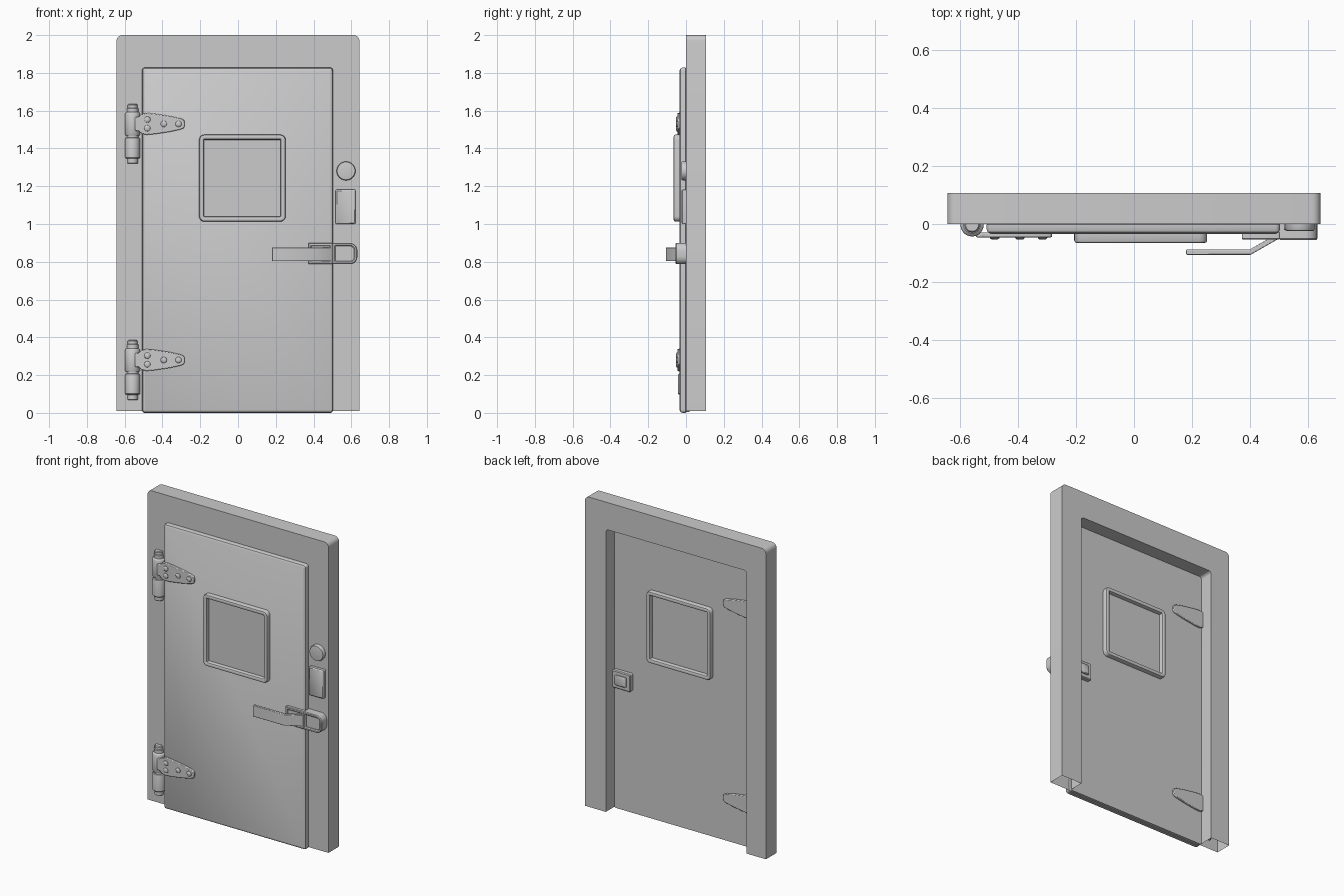
import bpy, bmesh, math

if "Cube" in bpy.data.objects:
    bpy.data.objects.remove(bpy.data.objects["Cube"])


def finish(name, bm, bevel=0.0, angle=35):
    bmesh.ops.recalc_face_normals(bm, faces=bm.faces)
    me = bpy.data.meshes.new(name)
    bm.to_mesh(me)
    bm.free()
    ob = bpy.data.objects.new(name, me)
    bpy.context.collection.objects.link(ob)
    if bevel:
        m = ob.modifiers.new("bevel", 'BEVEL')
        m.width, m.segments, m.limit_method = bevel, 2, 'ANGLE'
    bpy.ops.object.select_all(action='DESELECT')
    ob.select_set(True)
    bpy.context.view_layer.objects.active = ob
    bpy.ops.object.shade_smooth_by_angle(angle=math.radians(angle))
    return ob


def rrect(x0, x1, z0, z1, r, inset=0.0, rl=None, n=5):
    """Rounded rectangle in xz; rl is the radius of the left corners."""
    x0, x1, z0, z1 = x0 + inset, x1 - inset, z0 + inset, z1 - inset
    rl = r if rl is None else rl
    pts = []
    for i, (cx, cz, sx, sz, q) in enumerate([(x1, z1, -1, -1, r), (x0, z1, 1, -1, rl),
                                             (x0, z0, 1, 1, rl), (x1, z0, -1, 1, r)]):
        q = max(q - inset, 0.003)
        for k in range(n + 1):
            a = math.pi / 2 * (i + k / n)
            pts.append((cx + sx * q + q * math.cos(a), cz + sz * q + q * math.sin(a)))
    return pts


def loft(name, box, r, steps, cap=True, rl=None):
    """Stack rounded rectangles given as (inset, y); capped plate or closed ring."""
    bm = bmesh.new()
    loops = [[bm.verts.new((x, y, z)) for x, z in rrect(*box, r, inset, rl)]
             for inset, y in steps]
    pairs = list(zip(loops, loops[1:])) + ([] if cap else [(loops[-1], loops[0])])
    for a, b in pairs:
        for i in range(len(a)):
            j = (i + 1) % len(a)
            bm.faces.new((a[i], a[j], b[j], b[i]))
    if cap:
        bm.faces.new(loops[0])
        bm.faces.new(loops[-1])
    return finish(name, bm)


def prism(name, pts, y0, y1, bevel=0.0, open_bottom=False):
    bm = bmesh.new()
    f = bm.faces.new([bm.verts.new((x, y0, z)) for x, z in pts])
    ex = bmesh.ops.extrude_face_region(bm, geom=[f], use_keep_orig=True)
    bmesh.ops.translate(bm, vec=(0, y1 - y0, 0),
                        verts=[v for v in ex['geom'] if isinstance(v, bmesh.types.BMVert)])
    if open_bottom:
        low = [q for q in bm.faces if all(v.co.z < 0.02 for v in q.verts)]
        bmesh.ops.delete(bm, geom=low, context='FACES_ONLY')
    return finish(name, bm, bevel)


def lathe(name, center, axis, profile, seg=24):
    """Revolve (radius, height) pairs about the z or -y axis through center."""
    bm = bmesh.new()
    rings = []
    for r, h in profile:
        ring = []
        for k in range(seg):
            a = 2 * math.pi * k / seg
            u, v = r * math.cos(a), r * math.sin(a)
            p = (u, v, h) if axis == 'z' else (u, -h, v)
            ring.append(bm.verts.new([c + d for c, d in zip(center, p)]))
        rings.append(ring)
    for a, b in zip(rings, rings[1:]):
        for i in range(seg):
            j = (i + 1) % seg
            bm.faces.new((a[i], a[j], b[j], b[i]))
    bm.faces.new(rings[0])
    bm.faces.new(rings[-1])
    return finish(name, bm)


# Hollow door frame, open at the feet of both posts
outer = [p for p in rrect(-0.643, 0.643, 0.0, 2.0, 0.03) if p[1] > 1]
inner = [p for p in rrect(-0.505, 0.495, 0.0, 1.825, 0.02) if p[1] > 1]
prism("door_frame",
      [(0.643, 0.01)] + outer + [(-0.643, 0.01), (-0.505, 0.01)] + inner[::-1] + [(0.495, 0.01)],
      0.0, 0.107, open_bottom=True)

# Door leaf, overlapping the frame at the front
loft("door_panel", (-0.508, 0.503, 0.0, 1.828), 0.016,
     [(0.004, 0.018), (0.004, 0.0), (0, -0.002), (0, -0.018), (0.004, -0.028), (0.014, -0.034)])

# Window pane with a raised surround on both sides
win = (-0.206, 0.252, 1.013, 1.473)
loft("window_pane", (-0.185, 0.231, 1.034, 1.452), 0.012, [(0, 0.021), (0, -0.039)])
for side, y0, y1 in (("front", -0.03, -0.065), ("back", 0.012, 0.048)):
    s = 1 if y1 > y0 else -1
    loft("window_surround_" + side, win, 0.028,
         [(0, y0), (0, y1 - s * 0.008), (0.003, y1 - s * 0.002), (0.009, y1), (0.018, y1),
          (0.024, y1 - s * 0.003), (0.027, y1 - s * 0.01), (0.027, y0)], cap=False)

# Hinges: stepped barrel, tapered strap with screws, inner strap
for label, z in (("upper", 1.53), ("lower", 0.28)):
    pin = (-0.558, -0.003, z)
    lathe(label + "_hinge_barrel_top", pin, 'z',
          [(0.022, 0.105), (0.026, 0.1), (0.026, 0.085), (0.03, 0.082), (0.03, 0.062),
           (0.037, 0.058), (0.04, 0.052), (0.04, -0.055), (0.037, -0.061)])
    lathe(label + "_hinge_barrel_bottom", pin, 'z',
          [(0.03, -0.055), (0.03, -0.072), (0.037, -0.074), (0.039, -0.08), (0.039, -0.178),
           (0.036, -0.182), (0.028, -0.184), (0.028, -0.208), (0.025, -0.211)])
    half = [(-0.545, 0.036), (-0.525, 0.038), (-0.51, 0.052), (-0.485, 0.058), (-0.44, 0.054),
            (-0.36, 0.042), (-0.305, 0.03), (-0.286, 0.022), (-0.282, 0.008)]
    outline = [(x, z + d) for x, d in half] + [(x, z - d) for x, d in half[::-1]]
    prism(label + "_hinge_strap", outline, -0.03, -0.046, bevel=0.004)
    back = [(x, z + d) for x, d in half[2:]] + [(x, z - d) for x, d in half[:1:-1]]
    prism(label + "_hinge_inner_strap", back, 0.014, 0.03, bevel=0.004)
    for i, (x, d) in enumerate([(-0.48, 0.023), (-0.48, -0.023), (-0.393, 0), (-0.315, 0)]):
        lathe(f"{label}_hinge_screw_{i}", (x, -0.044, z + d), 'y',
              [(0.017, 0), (0.016, 0.005), (0.011, 0.009), (0.004, 0.01)], 12)

# Round button and rectangular switch plate on the right post
lathe("round_button", (0.572, 0.004, 1.281), 'y',
      [(0.05, 0), (0.05, 0.022), (0.047, 0.027), (0.042, 0.028)], 32)
loft("switch_plate", (0.517, 0.622, 1.0, 1.182), 0.006,
     [(0, 0.004), (0, -0.018), (0.006, -0.023)])

# Latch: base on the door, rounded keeper on the post
loft("latch_base", (0.372, 0.502, 0.787, 0.9), 0.006,
     [(0, -0.03), (0, -0.038), (0, -0.05), (0.004, -0.054), (0.013, -0.054),
      (0.017, -0.05), (0.017, -0.03)], cap=False)
loft("latch_base_plate", (0.386, 0.5, 0.8, 0.886), 0.004, [(0, -0.03), (0, -0.046)])
loft("keeper_rim", (0.5, 0.632, 0.787, 0.9), 0.04,
     [(0, 0.004), (0, -0.05), (0.004, -0.055), (0.012, -0.055), (0.017, -0.05), (0.017, 0.004)],
     cap=False, rl=0.006)
loft("keeper_plate", (0.512, 0.62, 0.799, 0.888), 0.03, [(0, 0.004), (0, -0.042)], rl=0.005)

# Handle lever: bent bar drawn in plan and raised
bm = bmesh.new()
plan = [(0.18, -0.106), (0.402, -0.106), (0.5, -0.05), (0.5, -0.036), (0.475, -0.044),
        (0.398, -0.088), (0.18, -0.088)]
face = bm.faces.new([bm.verts.new((x, y, 0.803)) for x, y in plan])
ex = bmesh.ops.extrude_face_region(bm, geom=[face], use_keep_orig=True)
bmesh.ops.translate(bm, vec=(0, 0, 0.072),
                    verts=[v for v in ex['geom'] if isinstance(v, bmesh.types.BMVert)])
finish("handle_lever", bm, bevel=0.003)

# Inside release on the back of the door
loft("inner_release_base", (0.365, 0.495, 0.787, 0.9), 0.01,
     [(0, 0.012), (0, 0.04), (0.005, 0.045)])
loft("inner_release_button", (0.365, 0.495, 0.787, 0.9), 0.03,
     [(0.025, 0.04), (0.025, 0.052), (0.03, 0.056)])
